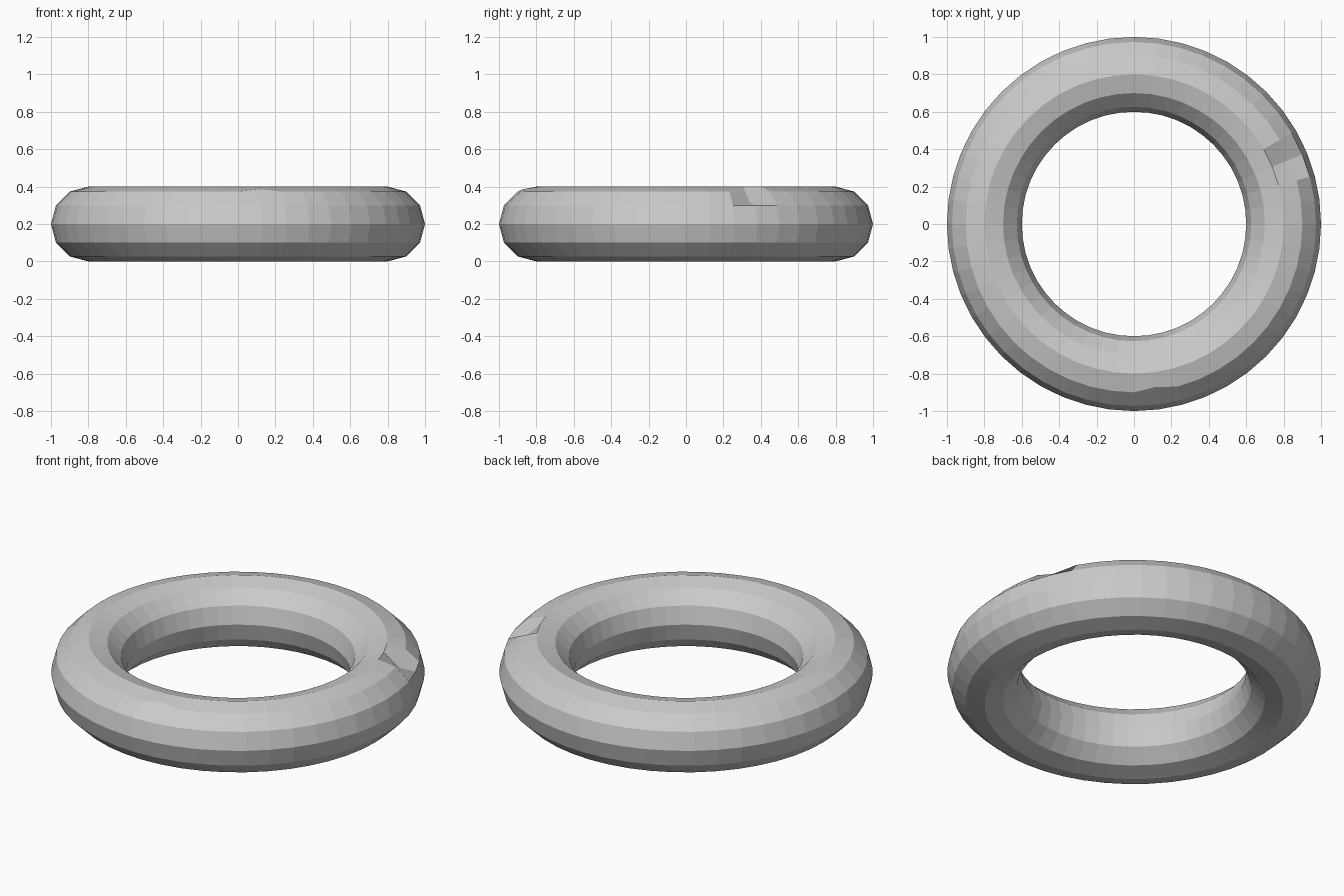
import bpy
import math
from mathutils import Vector

if "Cube" in bpy.data.objects:
    bpy.data.objects.remove(bpy.data.objects["Cube"])

# Light grey material
grey = bpy.data.materials.new("light_grey")
grey.diffuse_color = (0.6, 0.6, 0.6, 1.0)
grey.use_nodes = True
grey.node_tree.nodes["Principled BSDF"].inputs["Base Color"].default_value = grey.diffuse_color

# Faceted ring body lying flat on the ground
bpy.ops.mesh.primitive_torus_add(
    major_segments=48, minor_segments=12,
    major_radius=0.8, minor_radius=0.2, location=(0, 0, 0))
ring = bpy.context.object
ring.name = "ring"
ring.data.name = "ring"
ring.data.materials.append(grey)

for v in ring.data.vertices:
    v.co.z += 0.2
for p in ring.data.polygons:
    p.use_smooth = False


def move_vertex(angle, target):
    """Move the upper outer ring vertex at this angle to the target."""
    a = math.radians(angle)
    spot = Vector((0.9 * math.cos(a), 0.9 * math.sin(a), 0.373))
    nearest = min(ring.data.vertices, key=lambda v: (v.co - spot).length)
    nearest.co = target


# Dent on the right side of the upper rim
move_vertex(22.5, (0.82, 0.34, 0.315))
# Slight bump on the front of the upper rim
move_vertex(-82.5, (0.113, -0.872, 0.386))
ring.data.update()
